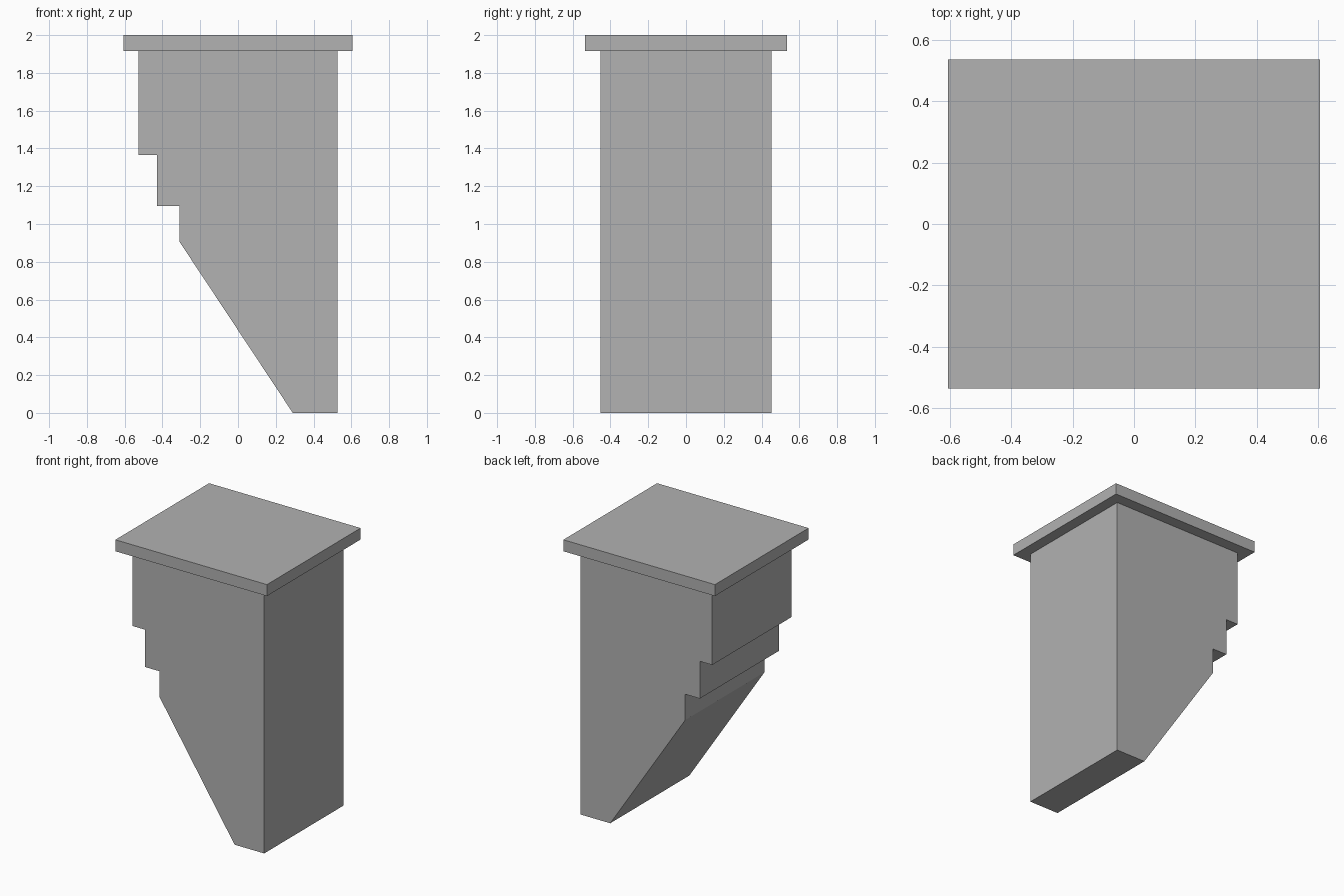
import bpy
import bmesh

cube = bpy.data.objects.get("Cube")
if cube:
    bpy.data.objects.remove(cube, do_unlink=True)

# Plain grey for the whole bracket
GREY = (0.445, 0.445, 0.445, 1.0)
stone = bpy.data.materials.new("grey_stone")
stone.use_nodes = True
stone.diffuse_color = GREY
stone.node_tree.nodes["Principled BSDF"].inputs["Base Color"].default_value = GREY


def extrude_profile(name, profile, half_depth):
    """Solid made from an x-z outline, extruded evenly along y."""
    bm = bmesh.new()
    face = bm.faces.new([bm.verts.new((x, -half_depth, z)) for x, z in profile])
    result = bmesh.ops.extrude_face_region(bm, geom=[face], use_keep_orig=True)
    moved = [v for v in result["geom"] if isinstance(v, bmesh.types.BMVert)]
    bmesh.ops.translate(bm, verts=moved, vec=(0, 2 * half_depth, 0))
    bmesh.ops.recalc_face_normals(bm, faces=bm.faces)
    mesh = bpy.data.meshes.new(name)
    bm.to_mesh(mesh)
    bm.free()
    mesh.materials.append(stone)
    obj = bpy.data.objects.new(name, mesh)
    bpy.context.collection.objects.link(obj)
    return obj


SLAB_BOTTOM = 1.917

# Stepped body with a sloping underside
extrude_profile("bracket_body", [
    (0.527, 0), (0.527, SLAB_BOTTOM), (-0.527, SLAB_BOTTOM),
    (-0.527, 1.365), (-0.428, 1.365), (-0.428, 1.095),
    (-0.311, 1.095), (-0.311, 0.908), (0.29, 0),
], 0.453)

# Overhanging top slab
extrude_profile("top_slab", [
    (-0.607, SLAB_BOTTOM), (0.607, SLAB_BOTTOM), (0.607, 2), (-0.607, 2),
], 0.536)
